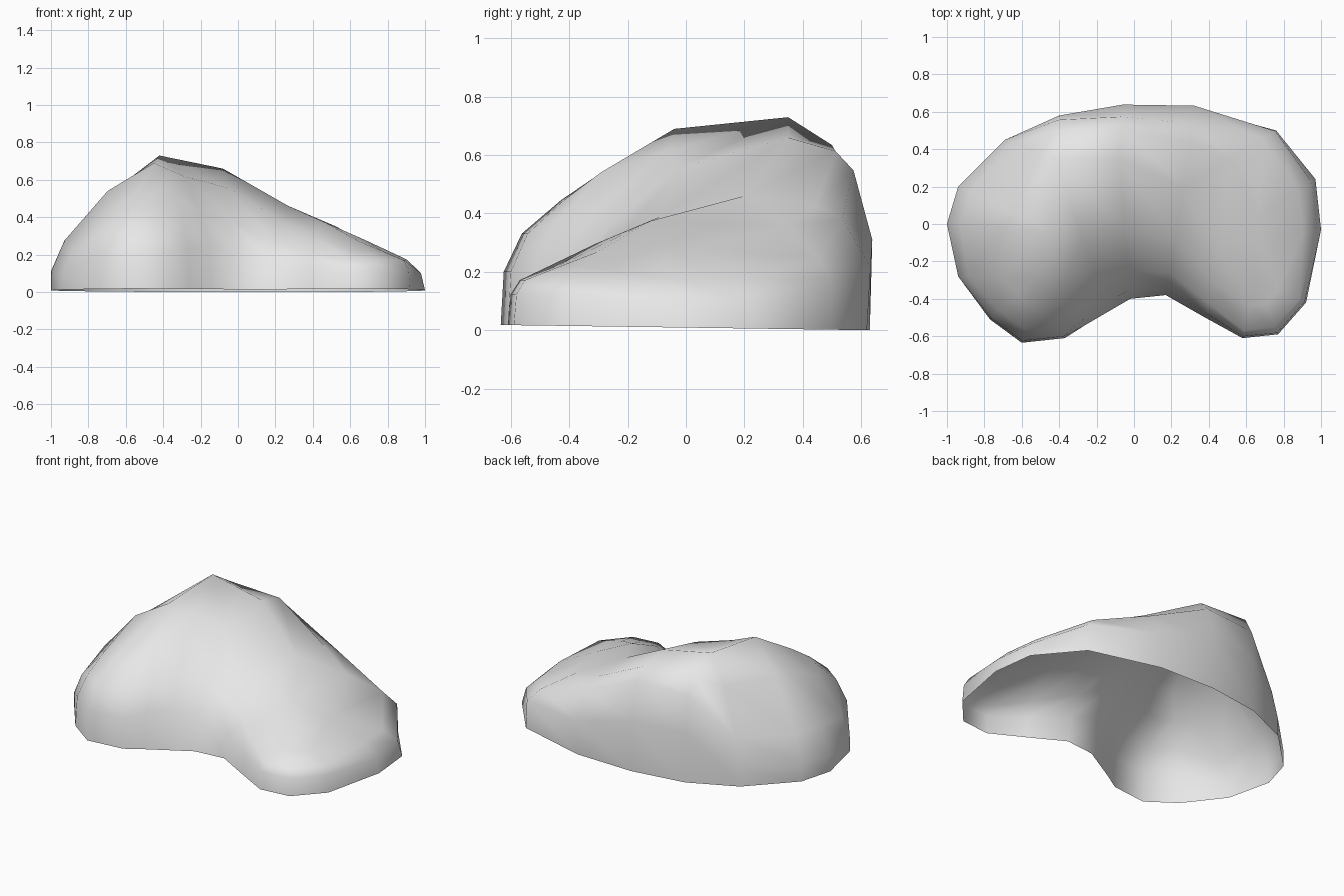
import bpy, bmesh, math
from mathutils import Vector

if "Cube" in bpy.data.objects:
    bpy.data.objects.remove(bpy.data.objects["Cube"])

# Crest of the bean, from left lobe over the peak to right lobe
CREST = {
    'A': (-0.53, -0.29, 0.54), 'B': (-0.45, -0.04, 0.69), 'C': (-0.42, 0.35, 0.73),
    'D': (-0.08, 0.35, 0.66), 'E': (0.27, 0.20, 0.46), 'F': (0.46, -0.12, 0.375),
    'G': (0.65, -0.30, 0.27),
}
# Rise profiles: (fraction inward, fraction of crest height)
LEFT = [(0, 0.15), (0.13, 0.39), (0.55, 0.78)]
FRONT_L = [(0.03, 0.35), (0.21, 0.60), (0.6, 0.82)]
BACK_L = [(0, 0.43), (0.10, 0.73), (0.35, 0.87)]
BACK = [(-0.03, 0.47), (0.20, 0.83), (0.42, 0.93)]
BACK_R = [(0.01, 0.38), (0.15, 0.54), (0.5, 0.77)]
RIGHT = [(0.04, 0.25), (0.18, 0.45), (0.6, 0.74)]
FRONT_R = [(0.03, 0.42), (0.13, 0.61), (0.55, 0.80)]
INNER = [(0.06, 0.33), (0.20, 0.54), (0.5, 0.78)]
HOLLOW = [(0.06, 0.33), (0.20, 0.56), (0.5, 0.84)]
# Ground outline: x, y, crest point it rises to, profile
OUTLINE = [
    (-0.60, -0.635, 'A', FRONT_L), (-0.77, -0.51, 'A', FRONT_L),
    (-0.94, -0.28, 'A', LEFT), (-1.00, 0.00, 'B', LEFT), (-0.94, 0.20, 'B', LEFT),
    (-0.69, 0.45, 'C', LEFT), (-0.40, 0.58, 'C', BACK_L), (-0.06, 0.63, 'D', BACK),
    (0.32, 0.62, 'E', BACK), (0.76, 0.50, 'E', BACK_R), (0.97, 0.24, 'F', RIGHT),
    (1.00, -0.03, 'F', RIGHT), (0.92, -0.42, 'G', FRONT_R),
    (0.77, -0.59, 'G', FRONT_R), (0.58, -0.61, 'G', FRONT_R),
    (0.38, -0.50, 'F', INNER), (0.17, -0.38, 'E', HOLLOW), (-0.02, -0.40, 'D', HOLLOW),
    (-0.14, -0.47, 'C', HOLLOW), (-0.26, -0.54, 'B', INNER), (-0.37, -0.61, 'A', FRONT_L),
]


def rise(x, y, key, profile):
    """Points from the ground edge up the profile to the crest."""
    base = Vector((x, y, 0.018 * (0.5 - y / 1.27)))
    top = Vector(CREST[key])
    pts = []
    for s, h in [(0, 0)] + profile + [(1, 1)]:
        q = base.lerp(top, s)
        q.z = base.z + (top.z - base.z) * h
        pts.append(q)
    return pts


# Shell, open underneath
bm = bmesh.new()
cols = [[bm.verts.new(q) for q in rise(*o)] for o in OUTLINE]
for i, a in enumerate(cols):
    b = cols[(i + 1) % len(cols)]
    for k in range(len(a) - 1):
        bm.faces.new((a[k], a[k + 1], b[k + 1], b[k]))
bmesh.ops.remove_doubles(bm, verts=bm.verts, dist=0.0005)
bmesh.ops.recalc_face_normals(bm, faces=bm.faces)
if sum(f.normal.z * f.calc_area() for f in bm.faces) < 0:
    bmesh.ops.reverse_faces(bm, faces=bm.faces)
for f in bm.faces:
    f.smooth = True

mesh = bpy.data.meshes.new("curved_shell")
bm.to_mesh(mesh)
bm.free()
shell = bpy.data.objects.new("curved_shell", mesh)
bpy.context.collection.objects.link(shell)

mat = bpy.data.materials.new("light grey")
mat.diffuse_color = (0.8, 0.8, 0.8, 1)
mat.use_nodes = True
mat.node_tree.nodes["Principled BSDF"].inputs["Base Color"].default_value = mat.diffuse_color
mesh.materials.append(mat)
